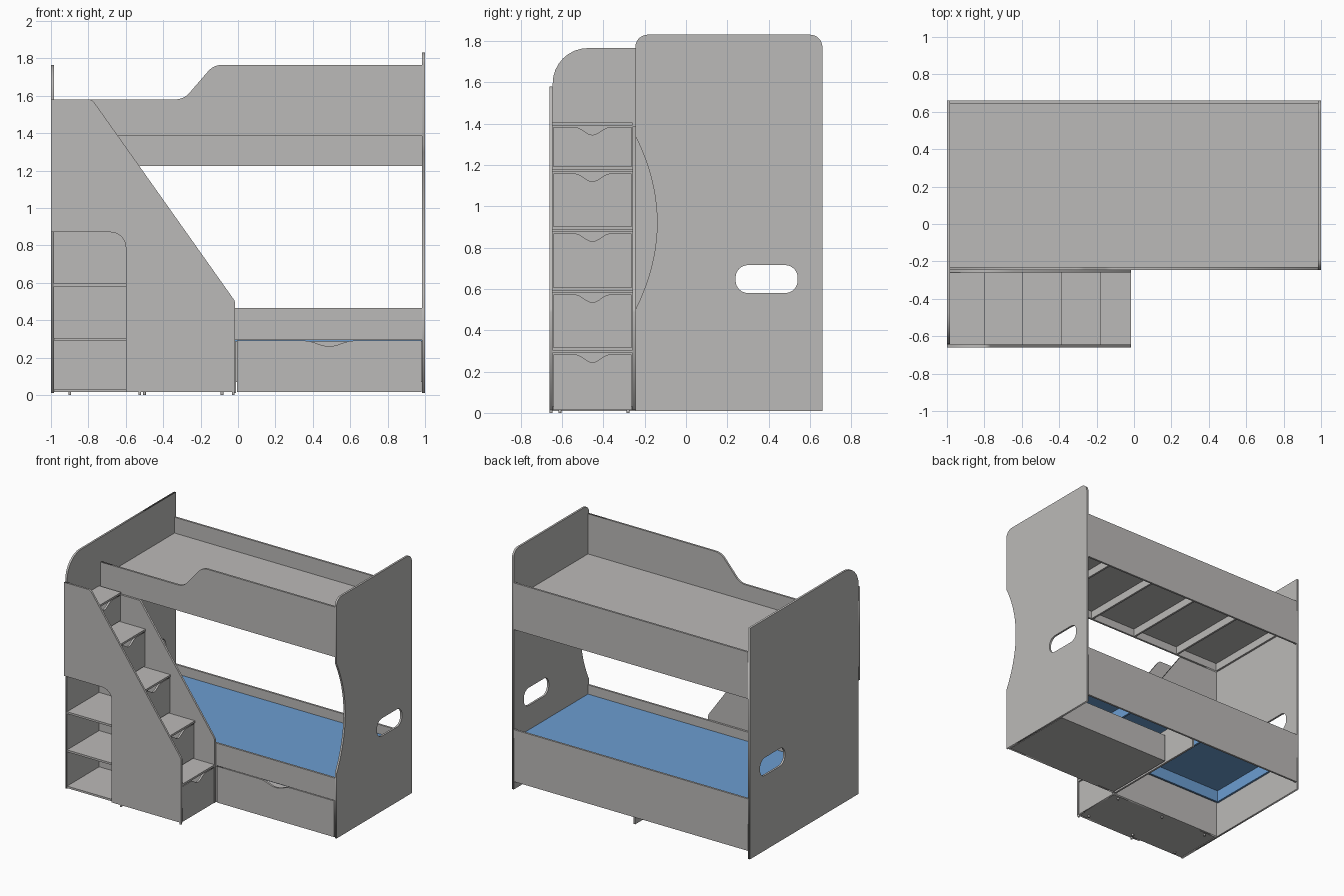
import bpy
import math
from mathutils import Matrix, Vector

cube = bpy.data.objects.get("Cube")
if cube:
    bpy.data.objects.remove(cube, do_unlink=True)


def make_material(name, colour):
    mat = bpy.data.materials.new(name)
    mat.use_nodes = True
    mat.diffuse_color = colour
    mat.node_tree.nodes["Principled BSDF"].inputs["Base Color"].default_value = colour
    return mat


GREY = make_material("warm grey board", (0.5, 0.49, 0.48, 1))
BLUE = make_material("blue mattress", (0.15, 0.34, 0.64, 1))
T = 0.015                      # board thickness
INNER = 1 - T                  # inner face of the end panels
BED_FRONT, BED_BACK = -0.245, 0.66
STAIR_FRONT = -0.66


def rounded(corners, steps=8):
    """Turn (u, v, radius) corners into an outline with filleted corners."""
    outline = []
    for i, corner in enumerate(corners):
        p = Vector(corner[:2])
        r = corner[2] if len(corner) > 2 else 0
        if not r:
            outline.append(p)
            continue
        a = (Vector(corners[i - 1][:2]) - p).normalized()
        b = (Vector(corners[(i + 1) % len(corners)][:2]) - p).normalized()
        half = a.angle(b) / 2
        centre = p + (a + b).normalized() * (r / math.sin(half))
        start = p + a * (r / math.tan(half)) - centre
        end = p + b * (r / math.tan(half)) - centre
        sweep = start.angle(end)
        for k in range(steps + 1):
            t = k / steps
            outline.append(centre + (start * math.sin((1 - t) * sweep)
                                     + end * math.sin(t * sweep)) / math.sin(sweep))
    return outline


def board(name, axis, low, corners, holes=(), mat=GREY):
    """Cut a board from an outline: axis x uses (y, z), axis y uses (x, z)."""
    curve = bpy.data.curves.new(name, 'CURVE')
    curve.dimensions = '2D'
    curve.fill_mode = 'BOTH'
    curve.extrude = T / 2
    for loop in [corners, *holes]:
        pts = rounded(loop)
        spline = curve.splines.new('POLY')
        spline.points.add(len(pts) - 1)
        for point, p in zip(spline.points, pts):
            point.co = (p.x, p.y, 0, 1)
        spline.use_cyclic_u = True
    temp = bpy.data.objects.new(name + " outline", curve)
    bpy.context.collection.objects.link(temp)
    graph = bpy.context.evaluated_depsgraph_get()
    mesh = bpy.data.meshes.new_from_object(temp.evaluated_get(graph))
    bpy.data.objects.remove(temp, do_unlink=True)
    mid = low + T / 2
    if axis == 'x':
        mesh.transform(Matrix(((0, 0, 1, mid), (1, 0, 0, 0), (0, 1, 0, 0), (0, 0, 0, 1))))
    else:
        mesh.transform(Matrix(((1, 0, 0, 0), (0, 0, -1, mid), (0, 1, 0, 0), (0, 0, 0, 1))))
    mesh.materials.clear()
    mesh.materials.append(mat)
    obj = bpy.data.objects.new(name, mesh)
    bpy.context.collection.objects.link(obj)
    return obj


def box(name, x, y, z, mat=GREY):
    bpy.ops.mesh.primitive_cube_add(size=1)
    obj = bpy.context.object
    obj.name = name
    size = [b - a for a, b in (x, y, z)]
    centre = [(a + b) / 2 for a, b in (x, y, z)]
    obj.data.transform(Matrix.Translation(centre) @ Matrix.Diagonal((*size, 1)))
    obj.data.materials.append(mat)
    return obj


def notched(u0, u1, z0, z1, half, depth):
    """Drawer front outline with a finger scoop in the top edge."""
    mid = (u0 + u1) / 2
    scoop = [(mid + half * (1 - k / 6), z1 - depth * (1 - math.cos(math.pi * k / 6)) / 2)
             for k in range(13)]
    return [(u0, z0), (u1, z0), (u1, z1)] + scoop + [(u0, z1)]


# End panels with hand holes
slot = [(0.24, 0.58, 0.06), (0.54, 0.58, 0.06), (0.54, 0.715, 0.06), (0.24, 0.715, 0.06)]
wave = []
for k in range(21):
    t = k / 10 - 1
    wave.append((BED_FRONT + 0.105 * (1 - t * t), 0.92 - 0.42 * t))
board("right_end_panel", 'x', INNER,
      [(BED_BACK, 0.01), (BED_BACK, 1.83, 0.06), (BED_FRONT, 1.83, 0.06)]
      + wave + [(BED_FRONT, 0.01)], [slot])
board("left_end_panel", 'x', -1,
      [(BED_BACK, 0.01), (BED_BACK, 1.765), (STAIR_FRONT + T, 1.765, 0.17),
       (STAIR_FRONT + T, 0.01)], [slot])

# Upper bunk: guards, base and slats
board("upper_front_guard", 'y', BED_FRONT,
      [(-INNER, 1.385), (INNER, 1.385), (INNER, 1.765), (-0.13, 1.765, 0.1),
       (-0.29, 1.58, 0.1), (-INNER, 1.58)])
inside_y = (BED_FRONT + T, BED_BACK - T)
box("upper_back_guard", (-INNER, INNER), (BED_BACK - T, BED_BACK), (1.225, 1.58))
box("upper_bed_base", (-INNER, INNER), inside_y, (1.445, 1.46))
for x in (-0.977, -0.6, -0.2, 0.2, 0.6):
    box("upper_cross_beam", (x - T / 2, x + T / 2), inside_y, (1.385, 1.445))

# Lower bunk: rails, divider and mattress base
box("lower_front_rail", (-INNER, INNER), (BED_FRONT, BED_FRONT + T), (0.295, 0.465))
box("lower_back_rail", (-INNER, INNER), (BED_BACK - T, BED_BACK), (0.07, 0.465))
box("under_bed_divider", (-0.025, -0.01), inside_y, (0.01, 0.28))
box("mattress_top", (-INNER, INNER), inside_y, (0.375, 0.395), BLUE)
for x in (-INNER, -0.33, 0.33, INNER - T):
    box("mattress_cross_wall", (x, x + T), inside_y, (0.285, 0.375), BLUE)
for y in (inside_y[0], inside_y[1] - T):
    box("mattress_side_wall", (-INNER, INNER), (y, y + T), (0.285, 0.375), BLUE)

# Large drawer under the bed
board("bed_drawer_front", 'y', BED_FRONT, notched(-0.005, 0.98, 0.015, 0.29, 0.13, 0.03))
box("bed_drawer_bottom", (0, 0.975), (BED_FRONT + T, 0.35), (0.015, 0.03))
box("bed_drawer_back", (0, 0.975), (0.335, 0.35), (0.03, 0.23))
for x in (0, 0.96):
    box("bed_drawer_side", (x, x + T), (BED_FRONT + T, 0.335), (0.03, 0.23))

# Staircase side panels
slope = [(-0.015, 0.015), (-0.015, 0.5, 0.04)]
board("stair_front_panel", 'y', STAIR_FRONT,
      [(-0.6, 0.015)] + slope
      + [(-0.78, 1.58, 0.04), (-1, 1.58), (-1, 0.87), (-0.6, 0.87, 0.08)])
board("stair_back_panel", 'y', BED_FRONT - T,
      [(-INNER, 0.015)] + slope + [(-0.642, 1.385), (-INNER, 1.385)])

# Treads that run back as shelves, each above a drawer front
stair_y = (STAIR_FRONT + T, BED_FRONT - T)
box("stair_floor", (-INNER, -0.03), stair_y, (0.015, 0.03))
floor = 0.005
for front, top in ((-0.015, 0.305), (-0.18, 0.595), (-0.385, 0.89),
                   (-0.595, 1.18), (-0.8, 1.405)):
    box("stair_tread", (-INNER, front), stair_y, (top - T, top))
    board("stair_drawer_front", 'x', front - T - 0.003,
          notched(stair_y[0] + 0.004, stair_y[1] - 0.004, floor + 0.01, top - T - 0.007,
                  0.085, 0.038))
    floor = top
box("shelf_divider", (-0.6, -0.585), stair_y, (0.03, 0.875))

# Small feet
feet = [(x, y) for x in (-0.9, -0.5, -0.085) for y in (-0.61, -0.28)]
feet += [(x, STAIR_FRONT + T / 2) for x in (-0.525, -0.025)]
for x, y in feet:
    bpy.ops.mesh.primitive_cylinder_add(vertices=12, radius=0.0075, depth=0.016,
                                        location=(x, y, 0.008))
    foot = bpy.context.object
    foot.name = "foot"
    foot.data.materials.append(GREY)
